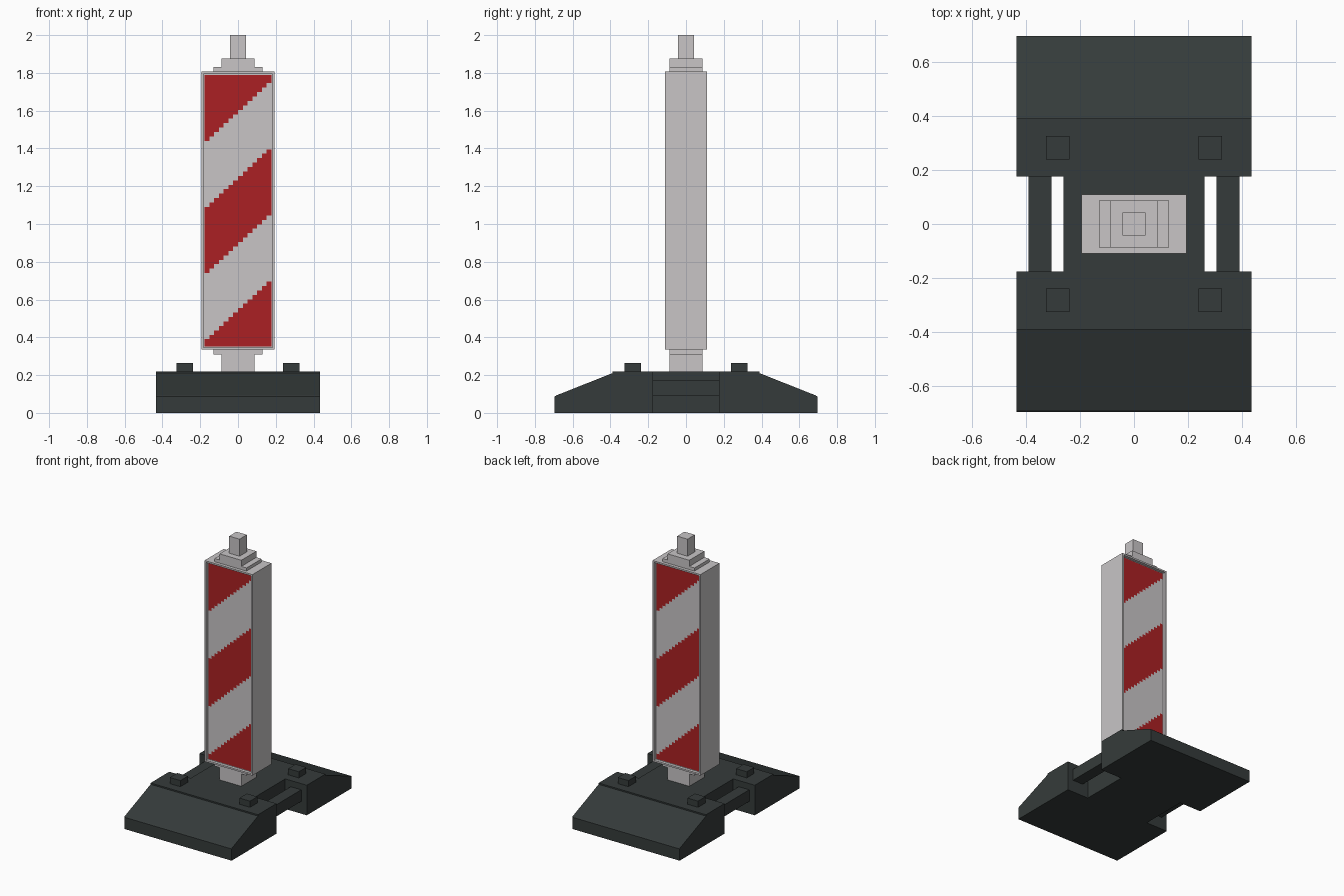
import bpy, bmesh, math
from mathutils import Vector, Matrix

cube = bpy.data.objects.get("Cube")
if cube:
    bpy.data.objects.remove(cube, do_unlink=True)


def material(name, rgb):
    m = bpy.data.materials.new(name)
    m.use_nodes = True
    m.diffuse_color = (*rgb, 1)
    bsdf = m.node_tree.nodes["Principled BSDF"]
    bsdf.inputs["Base Color"].default_value = (*rgb, 1)
    bsdf.inputs["Roughness"].default_value = 0.8
    return m


RUBBER = material("dark rubber", (0.036, 0.044, 0.043))
WHITE = material("pale grey plastic", (0.578, 0.558, 0.565))
RED = material("red reflector", (0.407, 0.0144, 0.0168))


def finish(name, bm, *mats):
    mesh = bpy.data.meshes.new(name)
    bm.to_mesh(mesh)
    bm.free()
    for m in mats:
        mesh.materials.append(m)
    ob = bpy.data.objects.new(name, mesh)
    bpy.context.collection.objects.link(ob)
    return ob


def box_bm(x0, x1, y0, y1, z0, z1):
    bm = bmesh.new()
    mid = Vector(((x0 + x1) / 2, (y0 + y1) / 2, (z0 + z1) / 2))
    size = Matrix.Diagonal((x1 - x0, y1 - y0, z1 - z0, 1))
    bmesh.ops.create_cube(bm, size=1, matrix=Matrix.Translation(mid) @ size)
    return bm


def box(name, mat, *dims):
    return finish(name, box_bm(*dims), mat)


# Base foot: side profile extruded across its width
half = [(0.695, 0), (0.695, 0.086), (0.688, 0.092), (0.39, 0.21), (0.39, 0.22)]
profile = half + [(-y, z) for y, z in reversed(half)]
bm = bmesh.new()
face = bm.faces.new([bm.verts.new((-0.435, y, z)) for y, z in profile])
ext = bmesh.ops.extrude_face_region(bm, geom=[face])
bmesh.ops.translate(bm, vec=(0.87, 0, 0),
                    verts=[v for v in ext["geom"] if isinstance(v, bmesh.types.BMVert)])
bmesh.ops.recalc_face_normals(bm, faces=bm.faces)
base = finish("base_foot", bm, RUBBER)

# Side notches, cut through the full height
for s in (-1, 1):
    x0, x1 = sorted((s * 0.26, s * 0.6))
    cutter = box("notch_cutter", RUBBER, x0, x1, -0.175, 0.175, -0.1, 0.4)
    cutter.hide_render = True
    mod = base.modifiers.new("notch", "BOOLEAN")
    mod.operation = "DIFFERENCE"
    mod.solver = "EXACT"
    mod.object = cutter
    bpy.context.view_layer.objects.active = base
    bpy.ops.object.modifier_apply(modifier=mod.name)
    bpy.data.objects.remove(cutter, do_unlink=True)

# Carrying handles in the notches, and stacking studs on top
for s, side in ((-1, "right"), (1, "left")):
    x0, x1 = sorted((s * 0.305, s * 0.39))
    box(side + "_handle", RUBBER, x0, x1, -0.175, 0.175, 0.09, 0.175)
    for t, end in ((-1, "front"), (1, "back")):
        cx, cy, r = s * 0.282, t * 0.282, 0.043
        box(f"{end}_{side}_stud", RUBBER, cx - r, cx + r, cy - r, cy + r, 0.215, 0.265)

# Board body with a recess in the front and back
BX, BY, Z0, Z1 = 0.194, 0.11, 0.335, 1.807
BORDER, DEPTH = 0.017, 0.022
bm = box_bm(-BX, BX, -BY, BY, Z0, Z1)
bm.normal_update()
for f in [f for f in bm.faces if abs(f.normal.y) > 0.9]:
    n = f.normal.copy()
    bmesh.ops.inset_region(bm, faces=[f], thickness=BORDER)
    ext = bmesh.ops.extrude_discrete_faces(bm, faces=[f])
    bmesh.ops.translate(bm, vec=-n * DEPTH, verts=ext["faces"][0].verts)
finish("board_body", bm, WHITE)

# Striped panels: columns of faces make the stepped diagonal stripes
COLS, RISE, BAND, EDGE = 14, 0.0235, 0.35, 1.44
px, pz0, pz1 = BX - BORDER, Z0 + BORDER, Z1 - BORDER
for name, angle in (("front_panel", 0), ("back_panel", math.pi)):
    bm = bmesh.new()
    y = -BY + DEPTH - 0.002
    w = 2 * px / COLS
    for i in range(COLS):
        xa, xb = -px + i * w, -px + (i + 1) * w
        for k in range(-1, 5):
            top = min(pz1, EDGE + RISE * i - BAND * (k - 1))
            low = max(pz0, EDGE + RISE * i - BAND * k)
            if top - low > 1e-4:
                f = bm.faces.new([bm.verts.new(c) for c in
                                  ((xa, y, low), (xb, y, low), (xb, y, top), (xa, y, top))])
                f.material_index = 1 if k % 2 == 0 else 0
    bmesh.ops.remove_doubles(bm, verts=bm.verts, dist=1e-5)
    bmesh.ops.rotate(bm, verts=bm.verts, cent=(0, 0, 0),
                     matrix=Matrix.Rotation(angle, 3, "Z"))
    finish(name, bm, WHITE, RED)

# Stepped collars and the top peg
for name, hx, hy, z0, z1 in (
        ("lower_neck", 0.088, 0.087, 0.21, 0.31),
        ("lower_collar", 0.13, 0.087, 0.31, 0.335),
        ("upper_collar", 0.13, 0.087, 1.807, 1.83),
        ("upper_neck", 0.088, 0.087, 1.83, 1.875),
        ("top_peg", 0.042, 0.042, 1.875, 2.0)):
    box(name, WHITE, -hx, hx, -hy, hy, z0, z1)
